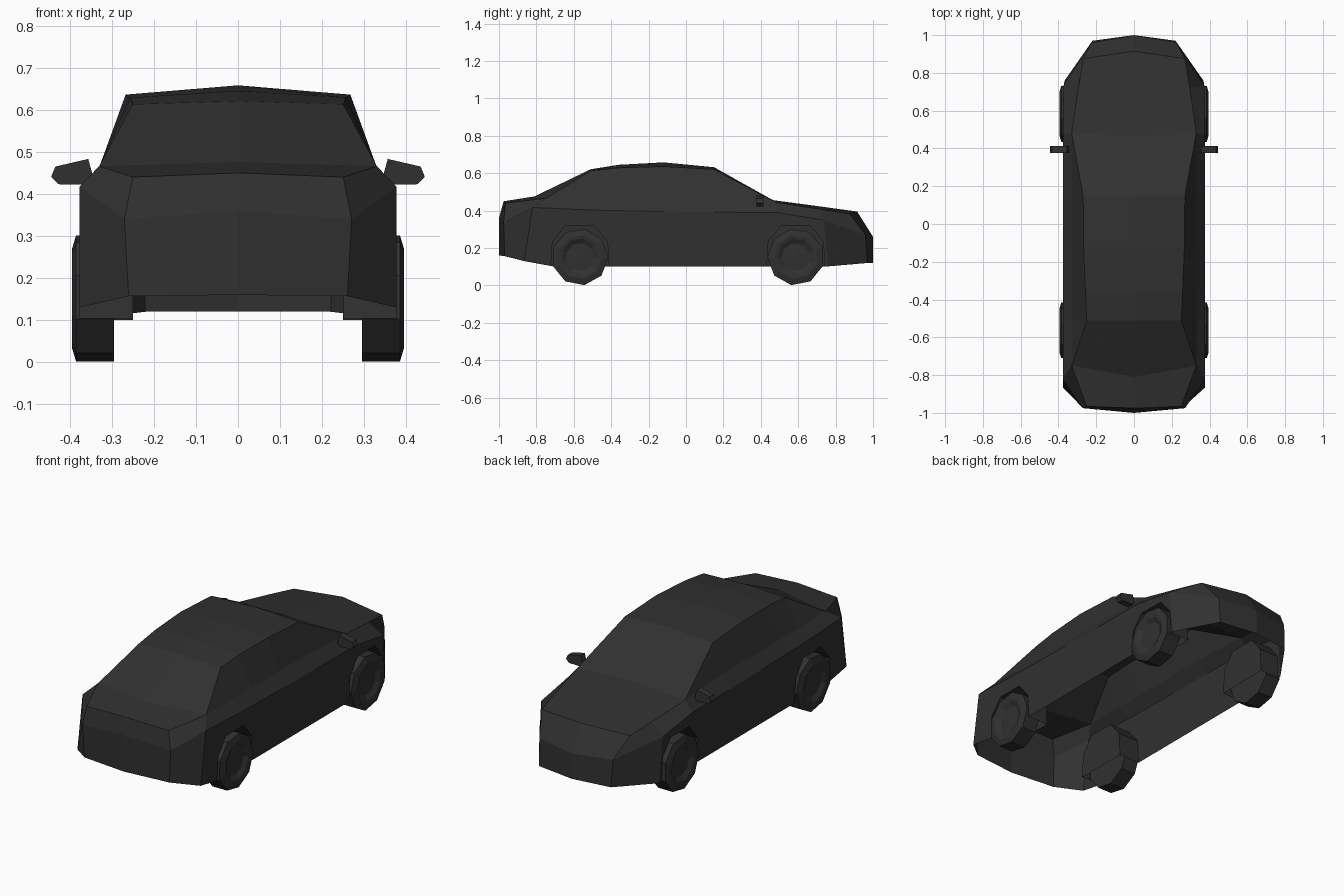
import bpy, bmesh
from math import sin, cos, pi, radians

cube = bpy.data.objects.get("Cube")
if cube:
    bpy.data.objects.remove(cube, do_unlink=True)

paint = bpy.data.materials.new("charcoal_black")
paint.use_nodes = True
paint.diffuse_color = (.03, .03, .03, 1)
paint.node_tree.nodes["Principled BSDF"].inputs["Base Color"].default_value = (.03, .03, .03, 1)


def loft(name, rings, cap=False):
    """Skin a row of closed rings, merging collapsed points."""
    bm = bmesh.new()
    rows = [[bm.verts.new(p) for p in ring] for ring in rings]
    for a, b in zip(rows, rows[1:]):
        for i in range(len(a)):
            bm.faces.new((a[i - 1], a[i], b[i], b[i - 1]))
    if cap:
        bm.faces.new(rows[0])
        bm.faces.new(rows[-1])
    bmesh.ops.remove_doubles(bm, verts=bm.verts, dist=0.0005)
    bmesh.ops.recalc_face_normals(bm, faces=bm.faces)
    mesh = bpy.data.meshes.new(name)
    bm.to_mesh(mesh)
    bm.free()
    mesh.materials.append(paint)
    obj = bpy.data.objects.new(name, mesh)
    bpy.context.collection.objects.link(obj)
    return obj


def circle_ring(x, y, z, radius, sides, turn):
    """Ring of points around an axle running along x."""
    angles = [2 * pi * i / sides + turn for i in range(sides)]
    return [(x, y + radius * sin(a), z - radius * cos(a)) for a in angles]


def body_ring(sill, belt, shoulder, roof, crown):
    """Full cross-section from the points of one half."""
    half = [sill, belt, shoulder, roof]
    return half + [crown] + [(-x, y, z) for x, y, z in reversed(half)]


def cabin_ring(y, roof_x, roof_z, crown_z, sill_y):
    """Cross-section through the passenger cabin."""
    belt_z = .392 - .022 * min(y, 0)
    return body_ring((.377, sill_y, .1), (.377, y, belt_z), (.33, y, .463),
                     (roof_x, y, roof_z), (0, y, crown_z))


# Body shell, from the boot to the nose
boot_corner = (.25, -.965, .44)
boot_top = (0, -.975, .45)
rear_shoulder = (.33, -.75, .466)
cowl_corner = (.33, .48, .445)
hood_edge = (.295, .72, .408)
hood_corner = (.27, .875, .383)
hood_tip = (0, .915, .395)
body = loft("body_shell", [
    body_ring((0, -1, .16), (0, -1, .36), boot_top, boot_top, boot_top),
    body_ring((.26, -.97, .157), (.27, -.975, .34), boot_corner, boot_corner, boot_top),
    body_ring((.377, -.865, .13), (.377, -.82, .417), rear_shoulder, rear_shoulder, (0, -.81, .476)),
    cabin_ring(-.51, .25, .613, .621, -.7),
    cabin_ring(-.36, .257, .629, .645, -.36),
    cabin_ring(-.12, .267, .636, .658, -.12),
    cabin_ring(.15, .269, .621, .632, .15),
    body_ring((.377, .48, .1), (.377, .48, .39), cowl_corner, cowl_corner, (0, .465, .456)),
    body_ring((.367, .76, .102), (.372, .735, .35), hood_edge, hood_edge, (0, .72, .422)),
    body_ring((.22, .97, .12), (.225, .96, .27), hood_corner, hood_corner, hood_tip),
    body_ring((0, 1, .12), (0, 1, .26), hood_tip, hood_tip, hood_tip),
])

# Wheel wells and wheels
AXLES = {"rear": (-.567, radians(9)), "front": (.587, radians(-9))}
SIDES = {"left": 1, "right": -1}
ARCH_HALF = [(.158, .05), (.147, .235), (.077, .321)]
ARCH = ARCH_HALF + [(-y, z) for y, z in reversed(ARCH_HALF)]
WHEEL_PROFILE = [(.295, 0), (.295, .152), (.385, .152), (.395, .118),
                 (.392, .1), (.378, .075), (.382, 0)]
for end, (axle_y, turn) in AXLES.items():
    for side, s in SIDES.items():
        cutter = loft("arch_cutter", [[(s * x, axle_y + y, z) for y, z in ARCH]
                                      for x in (.25, .45)], cap=True)
        cutter.hide_render = True
        well = body.modifiers.new("wheel_well", 'BOOLEAN')
        well.operation = 'DIFFERENCE'
        well.solver = 'EXACT'
        well.object = cutter
        bpy.context.view_layer.objects.active = body
        bpy.ops.object.modifier_apply(modifier=well.name)
        bpy.data.objects.remove(cutter, do_unlink=True)

        loft(f"{end}_{side}_wheel", [circle_ring(s * x, axle_y, .152, r, 9, turn)
                                     for x, r in WHEEL_PROFILE])

# Open underside: the body is a hollow shell
bm = bmesh.new()
bm.from_mesh(body.data)
floor = [f for f in bm.faces if f.normal.z < -.9 and f.calc_center_median().z < .17]
bmesh.ops.delete(bm, geom=floor, context='FACES')
bm.to_mesh(body.data)
bm.free()

# Door mirrors
MIRROR_OUTLINE = [(.344, .44), (.356, .422), (.427, .423), (.444, .441), (.434, .465), (.356, .483)]
for side, s in SIDES.items():
    loft(f"{side}_door_mirror", [[(s * x, y, z) for x, z in MIRROR_OUTLINE]
                                 for y in (.377, .414)], cap=True)
